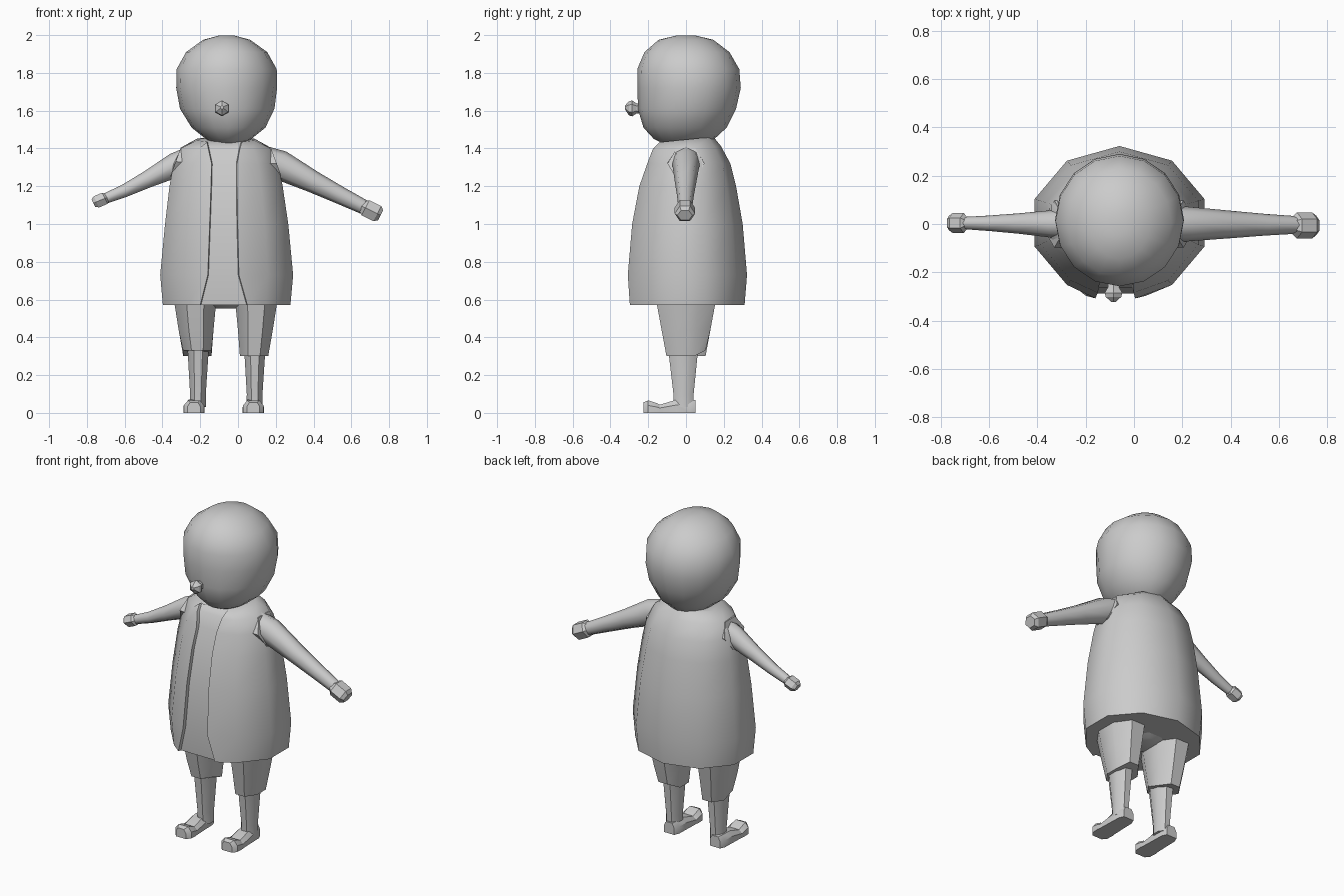
import bpy, math
from mathutils import Vector

cloth = bpy.data.materials.new("plain grey")
cloth.diffuse_color = (0.6, 0.6, 0.6, 1)


def loft(name, rings, angle=40):
    """Skin equal-length rings of points and cap both ends."""
    n = len(rings[0])
    verts = [tuple(p) for ring in rings for p in ring]
    faces = [(a * n + i, a * n + (i + 1) % n, (a + 1) * n + (i + 1) % n, (a + 1) * n + i)
             for a in range(len(rings) - 1) for i in range(n)]
    faces += [tuple(range(n))[::-1], tuple(range(len(verts) - n, len(verts)))]
    mesh = bpy.data.meshes.new(name)
    mesh.from_pydata(verts, [], faces)
    mesh.materials.append(cloth)
    obj = bpy.data.objects.new(name, mesh)
    bpy.context.collection.objects.link(obj)
    bpy.ops.object.select_all(action='DESELECT')
    obj.select_set(True)
    bpy.context.view_layer.objects.active = obj
    bpy.ops.object.mode_set(mode='EDIT')
    bpy.ops.mesh.select_all(action='SELECT')
    bpy.ops.mesh.normals_make_consistent(inside=False)
    bpy.ops.object.mode_set(mode='OBJECT')
    bpy.ops.object.shade_smooth_by_angle(angle=math.radians(angle))
    return obj


def oval(c, u, v, n, turn=0.0):
    """Ring of n points round c, spanned by half-axes u and v."""
    c, u, v = Vector(c), Vector(u), Vector(v)
    return [c + u * math.cos(turn + math.tau * i / n) + v * math.sin(turn + math.tau * i / n)
            for i in range(n)]


def upright(levels, n, turn=0.0):
    """Horizontal rings from (z, cx, cy, rx, ry)."""
    return [oval((cx, cy, z), (rx, 0, 0), (0, ry, 0), n, turn) for z, cx, cy, rx, ry in levels]


def sideways(stops, tilt, n, turn=0.0):
    """Rings across an arm from (x, y, z, half depth, half height); tilt leans them."""
    up = Vector((math.sin(tilt), 0, math.cos(tilt)))
    return [oval((x, y, z), (0, ry, 0), up * rz, n, turn) for x, y, z, ry, rz in stops]


# Head: rounded, flatter in front
loft("head", upright([
    (1.42, -0.05, -0.01, 0.07, 0.10), (1.45, -0.05, -0.01, 0.12, 0.16),
    (1.51, -0.05, -0.005, 0.195, 0.22), (1.61, -0.057, 0.005, 0.25, 0.26),
    (1.72, -0.06, 0.017, 0.267, 0.273), (1.82, -0.06, 0.012, 0.265, 0.270),
    (1.91, -0.06, 0.005, 0.215, 0.225), (1.975, -0.06, 0.0, 0.125, 0.145),
    (1.998, -0.06, 0.0, 0.04, 0.05)], 16), 60)

# Nose: small faceted knob
loft("nose", [oval((-0.085, y, z), (r, 0, 0), (0, 0, r), 6, math.pi / 6) for y, z, r in
              ((-0.22, 1.61, 0.024), (-0.262, 1.612, 0.027), (-0.285, 1.612, 0.042),
               (-0.302, 1.612, 0.037), (-0.323, 1.617, 0.01))], 25)

# Coat: ten-sided, open strip down the front with the shirt set back inside
coat = []
for z, cx, cy, rx, ry, xl, xr, yf, lean in (
        (0.57, -0.060, 0.005, 0.355, 0.305, -0.20, 0.05, -0.297, 0),
        (0.73, -0.060, 0.005, 0.370, 0.318, -0.16, 0.005, -0.308, 0),
        (1.00, -0.060, 0.005, 0.343, 0.295, -0.15, -0.002, -0.285, 0),
        (1.20, -0.063, 0.008, 0.315, 0.257, -0.143, -0.005, -0.247, 0),
        (1.32, -0.065, 0.012, 0.290, 0.223, -0.14, -0.005, -0.205, 0),
        (1.405, -0.065, 0.000, 0.245, 0.185, -0.157, 0.01, -0.175, 0.04),
        (1.447, -0.065, 0.000, 0.160, 0.145, -0.165, 0.02, -0.140, 0.10)):
    pts = [(cx + rx * math.cos(math.radians(a)), cy + ry * math.sin(math.radians(a)))
           for a in range(-54, 235, 36)]
    pts += [(xl, yf), (xl + 0.004, yf + 0.02), (xr - 0.004, yf + 0.02), (xr, yf)]
    coat.append([(x, y, z + lean * y) for x, y in pts])
loft("coat", coat, 42)

# Armhole rims, arms and hands, one pair per side
loft("right_armhole", sideways([(0.10, 0, 1.325, 0.10, 0.095),
                                (0.205, 0, 1.32, 0.098, 0.10)], -0.35, 6), 25)
loft("left_armhole", sideways([(-0.22, 0, 1.325, 0.10, 0.095),
                               (-0.33, 0, 1.33, 0.098, 0.095)], 0.35, 6), 25)
loft("right_arm", sideways([(0.12, 0, 1.34, 0.078, 0.08), (0.22, 0, 1.313, 0.072, 0.079),
                            (0.40, -0.002, 1.222, 0.057, 0.058),
                            (0.54, -0.003, 1.152, 0.045, 0.047),
                            (0.68, -0.004, 1.083, 0.036, 0.038)], 0.48, 8), 50)
loft("left_arm", sideways([(-0.24, 0, 1.345, 0.065, 0.07), (-0.33, 0, 1.312, 0.058, 0.066),
                           (-0.48, 0.002, 1.236, 0.042, 0.045),
                           (-0.60, 0.003, 1.176, 0.032, 0.034),
                           (-0.71, 0.004, 1.132, 0.025, 0.027)], -0.46, 8), 50)
loft("right_hand", sideways([(0.655, -0.006, 1.094, 0.036, 0.032),
                             (0.675, -0.006, 1.086, 0.054, 0.052),
                             (0.738, -0.006, 1.055, 0.054, 0.052),
                             (0.755, -0.006, 1.046, 0.040, 0.034)], 0.48, 6), 25)
loft("left_hand", sideways([(-0.692, 0.004, 1.14, 0.025, 0.025),
                            (-0.705, 0.004, 1.136, 0.042, 0.038),
                            (-0.750, 0.004, 1.117, 0.042, 0.038),
                            (-0.766, 0.004, 1.11, 0.030, 0.024)], -0.46, 6), 25)

# Seat of the shorts, tucked under the coat
loft("shorts_seat", upright([(0.553, -0.067, 0, 0.07, 0.09),
                             (0.60, -0.067, 0, 0.20, 0.16)], 8, math.pi / 8))

# Shorts legs, shins and feet
for side, cx, hem in (("left", -0.215, 1), ("right", 0.085, 0)):
    out = -1 if side == "left" else 1
    shorts = upright([(0.30, cx, 0.0, 0.081, 0.112), (0.44, cx + 0.007 * out, 0.0, 0.10, 0.14),
                      (0.60, cx + 0.012 * out, 0.0, 0.122, 0.172)], 8, math.pi / 8)
    # One hem is hitched up at the front, the other at the back
    for p in shorts[0]:
        if (hem and p.y < 0) or (not hem and p.y > 0.06):
            p.z += 0.03
    loft(side + "_shorts_leg", shorts, 50)
    loft(side + "_shin", upright([(0.03, cx + 0.003, -0.012, 0.046, 0.056),
                                  (0.10, cx + 0.003, -0.013, 0.045, 0.058),
                                  (0.34, cx + 0.004, -0.015, 0.061, 0.086)],
                                 8, math.pi / 8), 50)
    foot = []
    for y, w, top in ((0.05, 0.035, 0.068), (0.02, 0.048, 0.07), (-0.05, 0.05, 0.07),
                      (-0.14, 0.053, 0.043), (-0.155, 0.056, 0.052), (-0.20, 0.054, 0.066),
                      (-0.225, 0.034, 0.056)):
        fx = cx - 0.018 if side == "left" else cx - 0.004
        half = [(1, 0), (1, 0.6), (0.6, 1)]
        cs = half + [(-a, b) for a, b in reversed(half)]
        foot.append([(fx + a * w, y, b * top) for a, b in cs])
    loft(side + "_foot", foot, 30)
